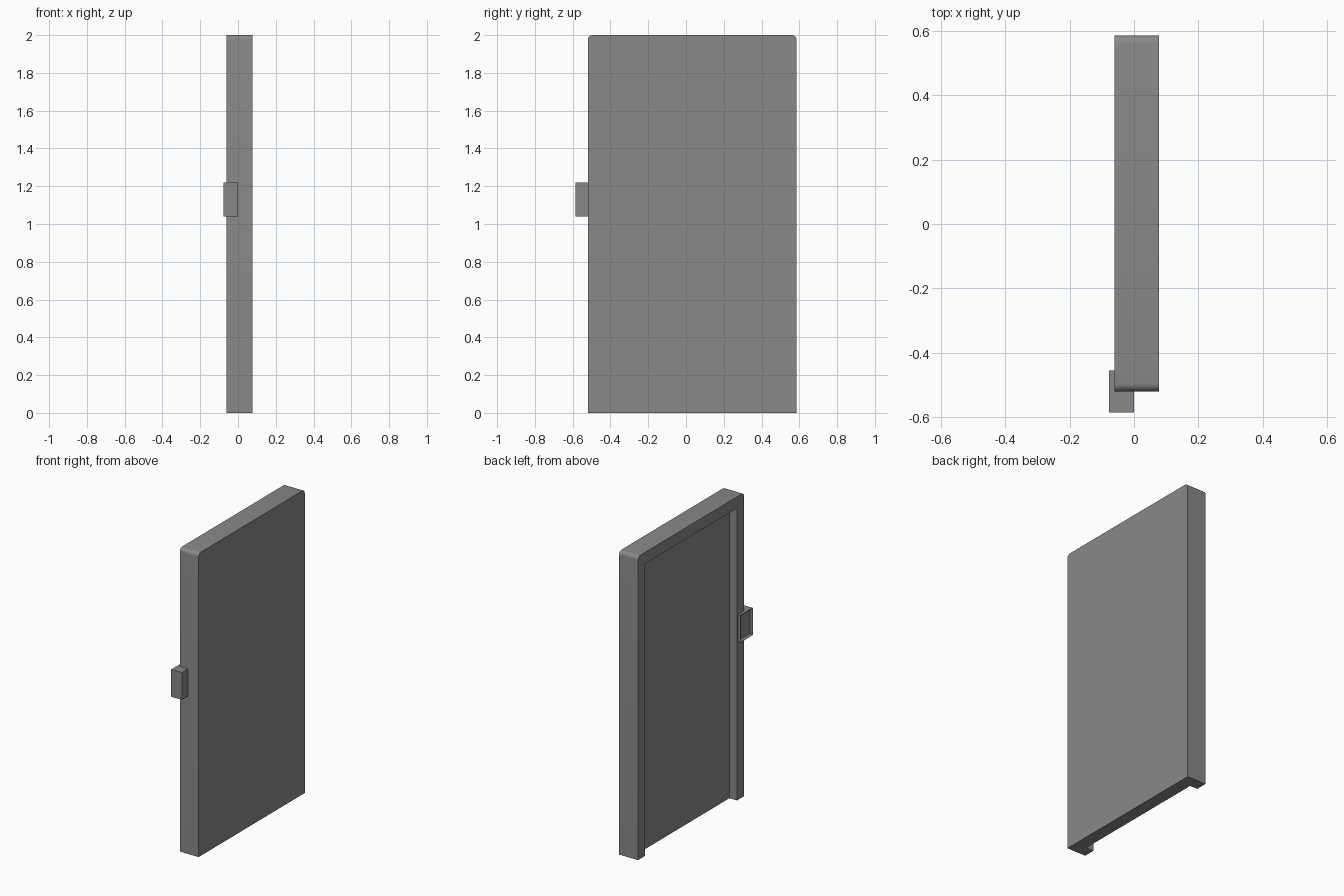
import bpy
import bmesh
from math import sin, cos, pi, radians

if "Cube" in bpy.data.objects:
    bpy.data.objects.remove(bpy.data.objects["Cube"], do_unlink=True)

grey = bpy.data.materials.new("mid grey")
grey.use_nodes = True
grey.diffuse_color = (0.25, 0.25, 0.25, 1)
grey.node_tree.nodes["Principled BSDF"].inputs["Base Color"].default_value = (0.25, 0.25, 0.25, 1)


def link(name, bm):
    bmesh.ops.recalc_face_normals(bm, faces=bm.faces)
    mesh = bpy.data.meshes.new(name)
    bm.to_mesh(mesh)
    bm.free()
    mesh.materials.append(grey)
    obj = bpy.data.objects.new(name, mesh)
    bpy.context.collection.objects.link(obj)
    return obj


def extrude_outline(name, outline, x0, x1):
    """Extrude a (y, z) outline along x."""
    bm = bmesh.new()
    face = bm.faces.new([bm.verts.new((x0, y, z)) for y, z in outline])
    result = bmesh.ops.extrude_face_region(bm, geom=[face])
    verts = [g for g in result["geom"] if isinstance(g, bmesh.types.BMVert)]
    bmesh.ops.translate(bm, verts=verts, vec=(x1 - x0, 0, 0))
    return link(name, bm)


def rectangle(y0, y1, z0, z1):
    return [(y0, z0), (y1, z0), (y1, z1), (y0, z1)]


# Door slab with rounded upper corners
front, back, top, radius, steps = -0.52, 0.585, 2.0, 0.025, 6
outline = [(front, 0), (back, 0)]
for y, start in ((back - radius, 0), (front + radius, pi / 2)):
    for i in range(steps + 1):
        a = start + i * pi / 2 / steps
        outline.append((y + radius * cos(a), top - radius + radius * sin(a)))
door = extrude_outline("door", outline, -0.06, 0.077)

# Recess on one side, open at the bottom, leaving a border on three edges
border = 0.075
cutter = extrude_outline("recess_cutter",
                         rectangle(front + border, back - border, -0.1, top - border),
                         -0.2, -0.005)
cutter.hide_render = True
cut = door.modifiers.new("recess", "BOOLEAN")
cut.operation = "DIFFERENCE"
cut.solver = "EXACT"
cut.object = cutter
bpy.context.view_layer.objects.active = door
door.select_set(True)
bpy.ops.object.modifier_apply(modifier="recess")
bpy.data.objects.remove(cutter, do_unlink=True)

# Latch block wrapping the front edge, with a shallow inset on its outer side
latch = extrude_outline("latch", rectangle(-0.585, -0.455, 1.04, 1.22), -0.077, 0)
bm = bmesh.new()
bm.from_mesh(latch.data)
outer = min(bm.faces, key=lambda f: f.calc_center_median().x)
bmesh.ops.inset_region(bm, faces=[outer], thickness=0.018)
bmesh.ops.translate(bm, verts=outer.verts, vec=(0.012, 0, 0))
bm.to_mesh(latch.data)
bm.free()

# Smooth the rounded corners, keep the hard edges
latch.select_set(True)
bpy.ops.object.shade_smooth_by_angle(angle=radians(30))
